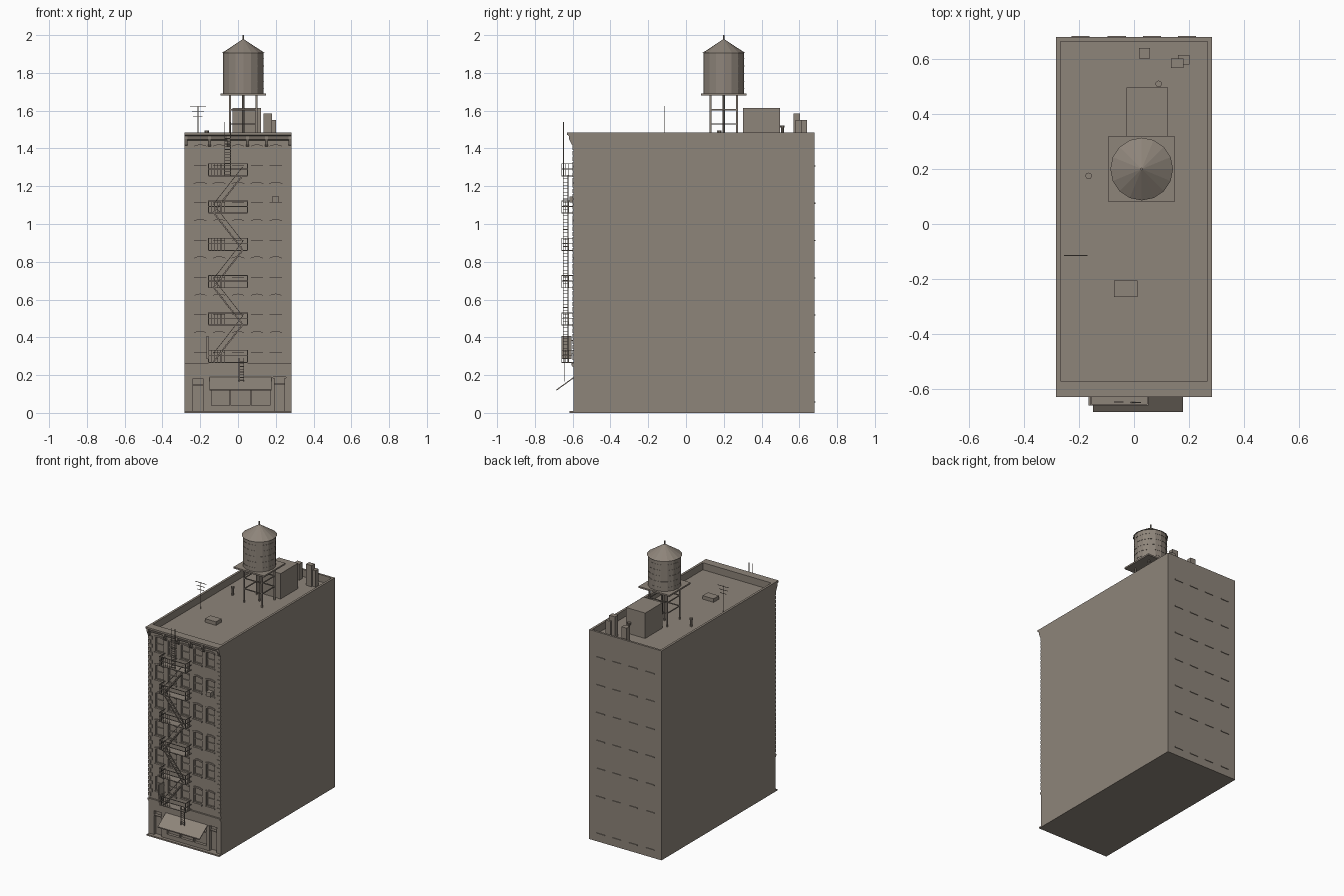
import bpy, bmesh, math
from mathutils import Vector, Matrix

if "Cube" in bpy.data.objects:
    bpy.data.objects.remove(bpy.data.objects["Cube"])

mat = bpy.data.materials.new("taupe masonry")
mat.diffuse_color = (0.27, 0.232, 0.194, 1)
mat.use_nodes = True
mat.node_tree.nodes["Principled BSDF"].inputs["Base Color"].default_value = mat.diffuse_color


def finish(bm, name):
    bmesh.ops.recalc_face_normals(bm, faces=bm.faces)
    me = bpy.data.meshes.new(name)
    bm.to_mesh(me)
    bm.free()
    ob = bpy.data.objects.new(name, me)
    bpy.context.collection.objects.link(ob)
    me.materials.append(mat)
    return ob


def box(bm, x0, x1, y0, y1, z0, z1):
    m = Matrix.Translation(((x0 + x1) / 2, (y0 + y1) / 2, (z0 + z1) / 2))
    m = m @ Matrix.Diagonal((x1 - x0, y1 - y0, z1 - z0, 1))
    bmesh.ops.create_cube(bm, size=1, matrix=m)


def boxes(name, items):
    bm = bmesh.new()
    for b in items:
        box(bm, *b)
    return finish(bm, name)


def bar(bm, a, b, t=0.004, depth=None):
    """Square bar from a to b."""
    a, b = Vector(a), Vector(b)
    d = b - a
    m = Matrix.Translation((a + b) / 2) @ d.to_track_quat('Z', 'Y').to_matrix().to_4x4()
    m = m @ Matrix.Diagonal((t, depth or t, d.length, 1))
    bmesh.ops.create_cube(bm, size=1, matrix=m)


def cyl(bm, x, y, z0, z1, r0, r1=None, n=16):
    bmesh.ops.create_cone(bm, cap_ends=True, segments=n, radius1=r0,
                          radius2=r0 if r1 is None else r1, depth=z1 - z0,
                          matrix=Matrix.Translation((x, y, (z0 + z1) / 2)))


def prism(bm, pts, lo, hi, axis):
    """Extrude a 2D profile along x (points are y,z) or y (points are x,z)."""
    place = (lambda p, t: (t, *p)) if axis == 'x' else (lambda p, t: (p[0], t, p[1]))
    ends = [[bm.verts.new(place(p, t)) for p in pts] for t in (lo, hi)]
    bm.faces.new(ends[0])
    bm.faces.new(ends[1])
    for i in range(len(pts)):
        j = (i + 1) % len(pts)
        bm.faces.new((ends[0][i], ends[0][j], ends[1][j], ends[1][i]))


def arch(x, z0, z1, hw, rise=0.008):
    return [(x - hw, z0), (x + hw, z0)] + [
        (x + hw * c, z1 - rise * c * c) for c in (1, .5, 0, -.5, -1)]


FRONT, BACK, HX, ROOF, TOP = -0.595, 0.68, 0.284, 1.435, 1.485
COLS = [-0.2, -0.1, 0, 0.1, 0.2]
ROWS = [0.323 + 0.1975 * i for i in range(6)]
LANDINGS = [0.27 + 0.1975 * i for i in range(6)]

# Main block with roof well, window and shopfront openings cut in
body = boxes("building_body", [(-HX, HX, FRONT, BACK, 0, TOP)])
bm = bmesh.new()
box(bm, -0.268, 0.268, -0.572, 0.665, ROOF, 1.6)
for z in ROWS:
    for x in COLS:
        prism(bm, arch(x, z, z + 0.108, 0.0325), -0.7, FRONT + 0.014, 'y')
box(bm, -0.25, -0.175, -0.7, FRONT + 0.02, 0.01, 0.18)
box(bm, -0.148, 0.178, -0.7, FRONT + 0.02, 0.01, 0.19)
box(bm, 0.184, 0.255, -0.7, FRONT + 0.03, 0.01, 0.19)
cutter = finish(bm, "opening_cutter")
cutter.hide_render = True
mod = body.modifiers.new("openings", 'BOOLEAN')
mod.object, mod.operation, mod.solver = cutter, 'DIFFERENCE', 'EXACT'
bpy.context.view_layer.objects.active = body
bpy.ops.object.modifier_apply(modifier=mod.name)
bpy.data.objects.remove(cutter)

# Window sashes, sills and lintels
sash, trim = [], []
for z in ROWS:
    for x in COLS:
        y0, y1 = FRONT + 0.007, FRONT + 0.014
        sash += [(x - .0325, x + .0325, y0, y1, z + .051, z + .057),
                 (x - .0325, x - .0275, y0, y1, z, z + .1),
                 (x + .0275, x + .0325, y0, y1, z, z + .1),
                 (x - .0275, x + .0275, y0, y1, z, z + .005)]
        trim.append((x - .037, x + .037, FRONT - .007, FRONT, z - .009, z))
boxes("window_sashes", sash)
boxes("window_sills", trim)
bm = bmesh.new()
for z in ROWS:
    for x in COLS:
        low = [(x + .0365 * c, z + .108 - .008 * c * c) for c in (-1, -.5, 0, .5, 1)]
        prism(bm, low + [(px, pz + .011) for px, pz in reversed(low)],
              FRONT - .006, FRONT, 'y')
finish(bm, "window_lintels")
boxes("back_sills", [(x - .033, x + .033, BACK, BACK + .005, z - .006, z)
                     for x in (-.195, -.063, .065, .193) for z in [0.06] + ROWS])

# Corner quoins, belt course and shop piers
boxes("corner_quoins", [(min(s * HX, s * (HX - w)), max(s * HX, s * (HX - w)),
                         FRONT - .005, FRONT, .28 + i * .0285, .303 + i * .0285)
                        for s in (-1, 1) for i in range(40)
                        for w in [.03 if i % 2 else .019]])
boxes("belt_course", [(-HX, HX, FRONT - .012, FRONT, .252, .264),
                      (-HX, HX, FRONT - .006, FRONT, .244, .252)])
boxes("front_step", [(-HX, HX, FRONT - .022, FRONT, 0, .01)])
boxes("shop_frames", [(x - .004, x + .004, FRONT, FRONT + .022, .01, .185)
                      for x in (-.144, -.04, .068, .174, -.246, -.179, .188, .251)]
      + [(-.144, .174, FRONT, FRONT + .022, z, z + h)
         for z, h in ((.01, .03), (.13, .008), (.182, .008))]
      + [(-.246, -.179, FRONT, FRONT + .022, .145, .151),
         (.188, .251, FRONT + .01, FRONT + .032, .15, .156)])

# Cornice with brackets
bm = bmesh.new()
prism(bm, [(FRONT, 1.442), (-.61, 1.447), (-.617, 1.465), (-.63, 1.472),
           (-.63, TOP), (FRONT, TOP)], -HX, HX, 'x')
finish(bm, "cornice")
bm = bmesh.new()
for x in (-.276, -.15, -.05, .05, .15, .276):
    prism(bm, [(FRONT, 1.41), (-.605, 1.42), (-.619, 1.45), (-.619, 1.468),
               (FRONT, 1.468)], x - .008, x + .008, 'x')
finish(bm, "cornice_brackets")

# Fire escape: landings, railings and zigzag stairs
OUT = -0.658
bm = bmesh.new()
for z in LANDINGS:
    box(bm, -.156, .05, OUT, FRONT, z - .005, z)
    for h in (.033, .062):
        bar(bm, (-.156, OUT, z + h), (.05, OUT, z + h))
        for x in (-.156, .05):
            bar(bm, (x, OUT, z + h), (x, FRONT, z + h))
    for i in range(6):
        x = -.156 + i * .0165
        bar(bm, (x, OUT, z), (x, OUT, z + .062), .003)
    bar(bm, (.05, OUT, z), (.05, OUT, z + .062))
    for y in (-.64, -.62):
        for x in (-.156, .05):
            bar(bm, (x, y, z), (x, y, z + .062), .003)
finish(bm, "fire_escape_landings")
bm = bmesh.new()
for i in range(5):
    xa, xb = (-.13, .025) if i % 2 == 0 else (.025, -.13)
    za, zb = LANDINGS[i], LANDINGS[i + 1]
    for y in (-.65, -.625):
        bar(bm, (xa, y, za), (xb, y, zb), .004, .007)
    bar(bm, (xa, -.65, za + .045), (xb, -.65, zb + .045), .003)
    for k in range(1, 11):
        t = k / 11
        x, z = xa + (xb - xa) * t, za + (zb - za) * t
        box(bm, x - .007, x + .007, -.65, -.625, z - .001, z + .002)
finish(bm, "fire_escape_stairs")
bm = bmesh.new()
for xs, y, z0, z1, n in (((.005, .031), -.645, .165, .29, 8),
                         ((-.07, -.04), -.648, 1.256, 1.54, 14)):
    for x in xs:
        bar(bm, (x, y, z0), (x, y, z1), .004)
    for k in range(n):
        z = z0 + .008 + k * .0145
        bar(bm, (xs[0], y, z), (xs[1], y, z), .003)
finish(bm, "fire_escape_ladders")

# Awning, hanging sign and window cooler
bm = bmesh.new()
prism(bm, [(FRONT, .19), (-.685, .125), (-.685, .118), (FRONT, .183)], -.15, .178, 'x')
finish(bm, "awning")
boxes("blade_sign", [(-.166, -.157, -.66, -.607, .285, .408),
                     (-.163, -.16, -.607, FRONT, .31, .315),
                     (-.163, -.16, -.607, FRONT, .38, .385)])
boxes("window_cooler", [(.18, .216, -.617, FRONT + .01, 1.113, 1.145)])

# Water tower
TX, TY = 0.028, 0.2
bm = bmesh.new()
for sx in (-1, 1):
    for sy in (-1, 1):
        x, y = TX + .07 * sx, TY + .07 * sy
        bar(bm, (x, y, ROOF), (x, y, 1.68), .009)
for z in (1.53, 1.605):
    for s in (-.07, .07):
        bar(bm, (TX - .07, TY + s, z), (TX + .07, TY + s, z), .006)
        bar(bm, (TX + s, TY - .07, z), (TX + s, TY + .07, z), .006)
cyl(bm, TX, TY, ROOF, 1.68, .006, n=8)
finish(bm, "tower_legs")
boxes("tower_platform", [(TX - .12, TX + .12, TY - .12, TY + .12, 1.679, 1.69)])
bm = bmesh.new()
cyl(bm, TX, TY, 1.69, 1.908, .107)
finish(bm, "water_tank")
bm = bmesh.new()
for k in range(5):
    cyl(bm, TX, TY, 1.715 + k * .04, 1.718 + k * .04, .1085)
finish(bm, "tank_hoops")
bm = bmesh.new()
cyl(bm, TX, TY, 1.905, 1.978, .114, .003)
cyl(bm, TX, TY, 1.97, 2.0, .005, n=8)
finish(bm, "tank_roof")

# Rooftop details
boxes("stair_bulkhead", [(-.028, .123, .302, .497, ROOF, 1.615)])
boxes("chimneys", [(.135, .18, .568, .603, ROOF, 1.585),
                   (.161, .202, .58, .615, ROOF, 1.55),
                   (.018, .058, .603, .64, ROOF, 1.55)])
boxes("roof_hatch", [(-.073, .013, -.265, -.205, ROOF, 1.46)])
bm = bmesh.new()
for x, y, z in ((.09, .51, 1.51), (-.165, .175, 1.483)):
    cyl(bm, x, y, ROOF, z, .008, n=10)
    cyl(bm, x, y, z, z + .012, .012, n=10)
finish(bm, "vent_pipes")
bm = bmesh.new()
bar(bm, (-.212, -.115, ROOF), (-.212, -.115, 1.626), .004)
for z, h in ((1.62, .043), (1.595, .032), (1.57, .025)):
    bar(bm, (-.212 - h, -.115, z), (-.212 + h, -.115, z), .003)
finish(bm, "antenna")
